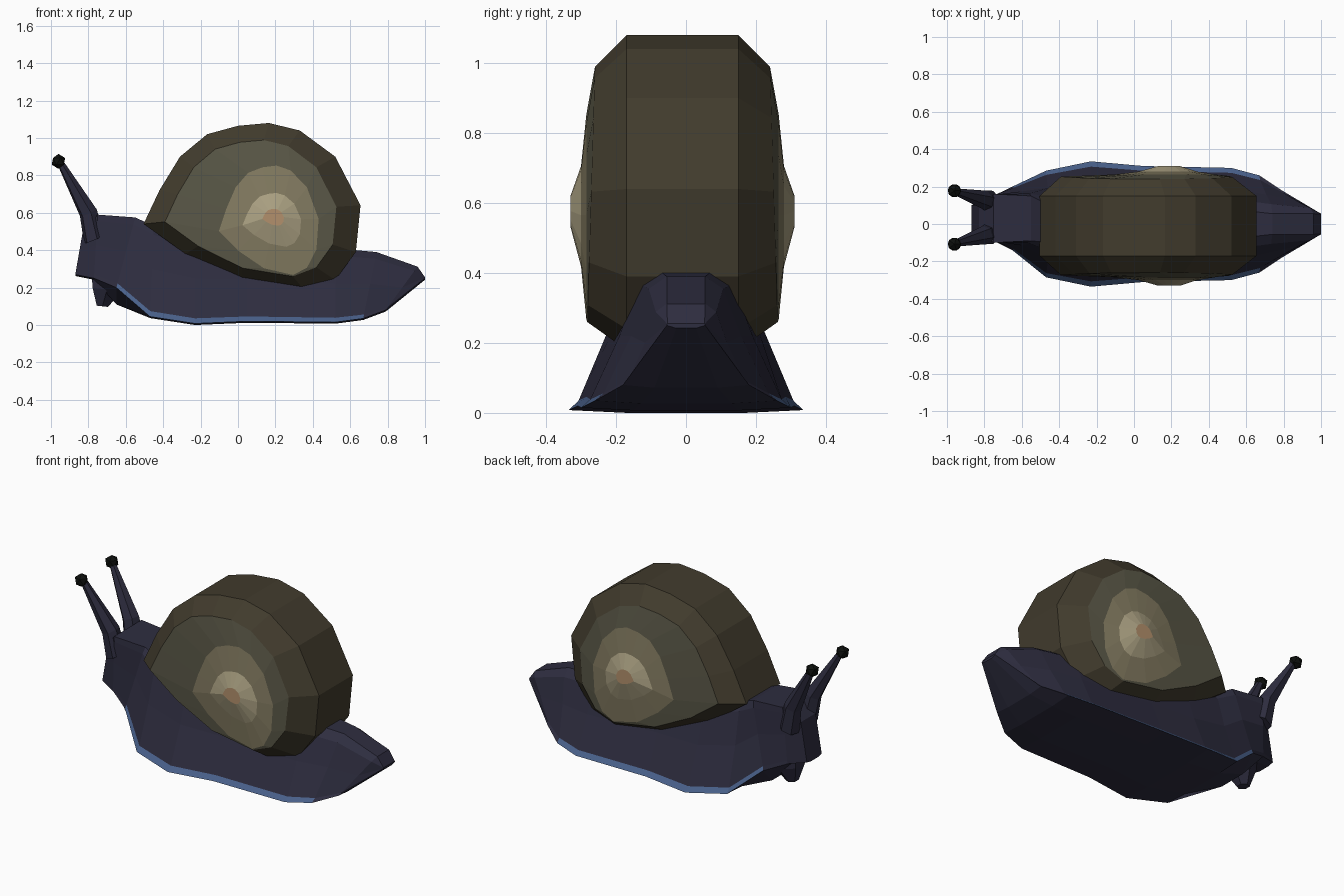
import bpy, bmesh
from math import cos, sin, tau
from mathutils import Vector

if "Cube" in bpy.data.objects:
    bpy.data.objects.remove(bpy.data.objects["Cube"])

def material(name, r, g, b):
    m = bpy.data.materials.new(name)
    m.diffuse_color = (r, g, b, 1)
    m.use_nodes = True
    m.node_tree.nodes["Principled BSDF"].inputs["Base Color"].default_value = m.diffuse_color
    return m

SKIN = material("skin", .027, .026, .05)
BLUE = material("foot_trim", .065, .115, .25)
BELT = material("shell_outer", .053, .044, .026)
SIDE = material("shell_side", .1, .095, .062)
TAN = material("shell_tan", .23, .2, .12)
PALE = material("shell_pale", .4, .35, .22)
APEX = material("shell_apex", .45, .28, .15)
BLACK = material("eye_black", .004, .005, .004)

def loft(name, rings, mats, pick=lambda i, j: 0):
    """Skin closed rings of equal length; pick(ring, side) chooses the material."""
    bm = bmesh.new()
    vs = [[bm.verts.new(p) for p in r] for r in rings]
    n = len(rings[0])
    for i in range(len(vs) - 1):
        for j in range(n):
            k = (j + 1) % n
            f = bm.faces.new((vs[i][j], vs[i][k], vs[i + 1][k], vs[i + 1][j]))
            f.material_index = pick(i, j)
    for i in (0, len(vs) - 1):
        bm.faces.new(vs[i]).material_index = pick(i, -1)
    bmesh.ops.recalc_face_normals(bm, faces=bm.faces)
    me = bpy.data.meshes.new(name)
    bm.to_mesh(me)
    bm.free()
    for m in mats:
        me.materials.append(m)
    ob = bpy.data.objects.new(name, me)
    bpy.context.collection.objects.link(ob)
    return ob

# Body stations: x at foot, x at back, back half width, back z, foot half width, foot z
stations = [
    (-.87, -.83, .07, .50, .07, .27),
    (-.77, -.75, .13, .59, .11, .25),
    (-.65, -.55, .12, .575, .17, .20),
    (-.47, -.45, .10, .53, .285, .045),
    (-.23, -.23, .10, .47, .335, .008),
    (.05, .05, .10, .45, .31, .02),
    (.52, .52, .08, .41, .30, .015),
    (.67, .74, .055, .39, .26, .035),
    (.79, .96, .055, .312, .18, .08),
    (1.0, 1.0, .053, .255, .055, .25),
]
# Flank curve from back to foot edge: fraction outward, fraction down
flank = [(0, 0), (.25, .1), (.5, .48), (.88, .94), (1, 1)]
rings = []
for i, (xf, xb, wb, zb, wf, zf) in enumerate(stations):
    half = [(xb + (xf - xb) * d, wb + (wf - wb) * o, zb + (zf - zb) * d) for o, d in flank]
    half.append((xf, wf / 2, zf - .09 if i == 2 else max(0, zf - .008)))
    yc = .03 if i < 3 else 0
    rings.append([(x, yc + w, z) for x, w, z in half] +
                 [(x, yc - w, z) for x, w, z in reversed(half)])
loft("body", rings, [SKIN, BLUE], lambda i, j: int(j in (3, 7) and 2 <= i < 7))

# Shell: one outline in x, z, shrunk toward the spiral centre in steps to each side
outline = [(-.505, .54), (-.42, .72), (-.31, .90), (-.165, 1.02), (0, 1.065), (.165, 1.08), (.33, 1.04),
           (.52, .90), (.655, .64), (.63, .39), (.52, .24), (.36, .18), (.02, .235), (-.28, .38)]

def layer(cx, cz, sx, sz, y, flare=0):
    pts = [(cx + (x - cx) * sx, cz + (z - cz) * sz) for x, z in outline]
    return [(x, y + flare * (1 - z), z) for x, z in pts]

layers = [layer(0, 0, 1, 1, .16), layer(.04, .6, .79, .81, .25, .03),
          layer(.24, .43, .46, .65, .275), layer(.22, .53, .27, .32, .29),
          layer(.2, .57, .1, .1, .32)]
left = [[(x, y - .01, z) for x, y, z in r] for r in layers]
right = [[(x, -y - .01, z) for x, y, z in r] for r in layers]
bands = [3, 2, 1, 0, 0, 0, 1, 2, 3]
loft("shell", left[::-1] + right, [BELT, SIDE, TAN, PALE, APEX],
     lambda i, j: 4 if j < 0 else bands[i])

def tube(name, points, sides, mat):
    """Tapered tube through (x, y, z, radius) points."""
    ps = [Vector(p[:3]) for p in points]
    q = (ps[-1] - ps[0]).to_track_quat('Z', 'Y')
    return loft(name, [[c + q @ Vector((p[3] * cos(tau * k / sides), p[3] * sin(tau * k / sides), 0))
                        for k in range(sides)] for c, p in zip(ps, points)], [mat])

# Eye stalks with faceted eyes
for s, tag in ((1, "left"), (-1, "right")):
    y = .035
    tube("eye_stalk_" + tag, [(-.77, y + s * .085, .46, .06), (-.80, y + s * .095, .60, .05),
                              (-.945, y + s * .135, .86, .02)], 6, SKIN)
    bpy.ops.mesh.primitive_ico_sphere_add(subdivisions=1, radius=.04,
                                          location=(-.96, y + s * .143, .875))
    eye = bpy.context.object
    eye.name = "eye_" + tag
    eye.data.materials.append(BLACK)

# Chin lobe under the head
tube("chin_lobe", [(-.70, .03, .32, .1), (-.70, .03, .19, .09), (-.725, .03, .10, .035)], 6, SKIN)
